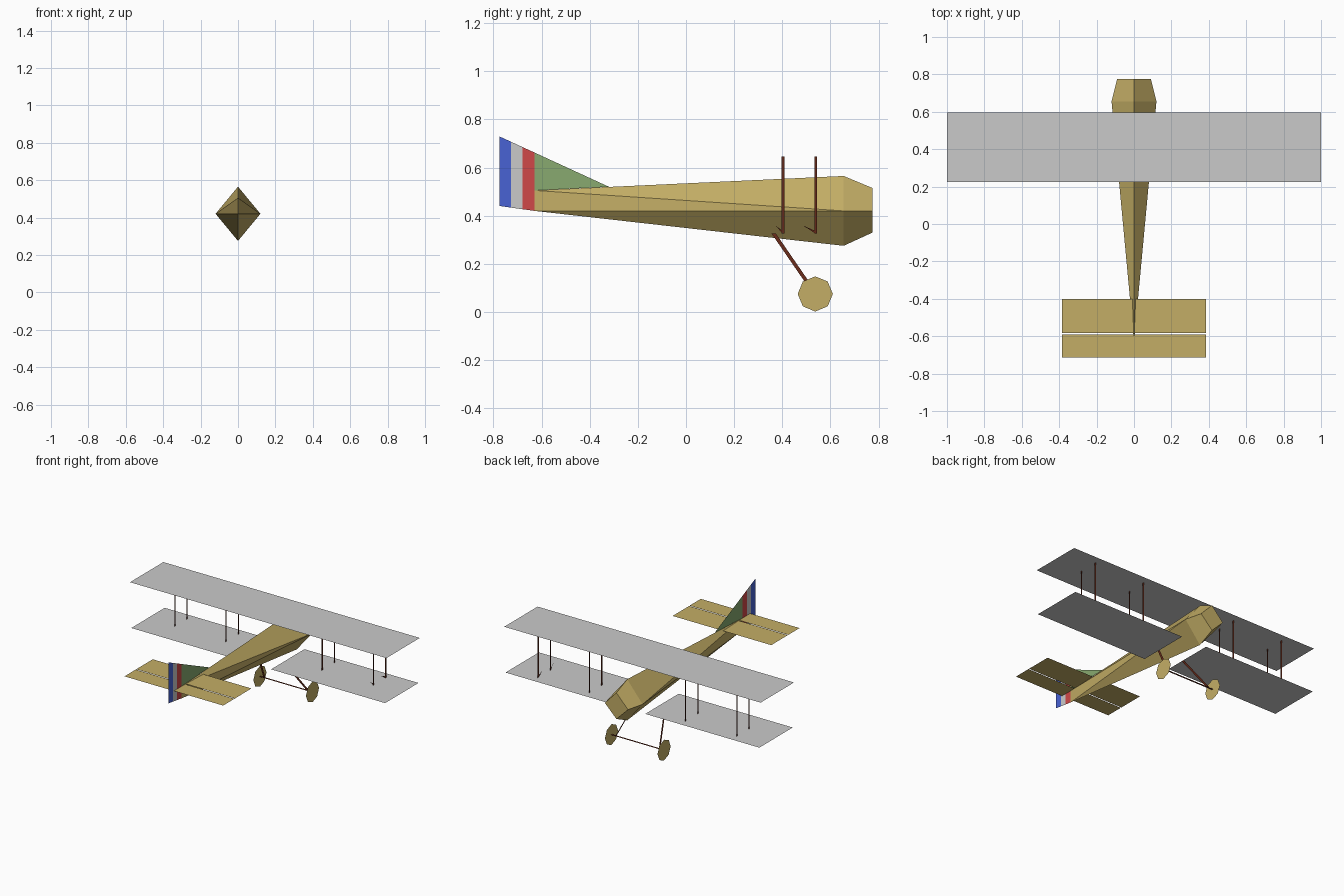
import bpy
import bmesh
import math
from mathutils import Vector

old = bpy.data.objects.get("Cube")
if old:
    bpy.data.objects.remove(old, do_unlink=True)


def linear(c):
    c /= 255
    return c / 12.92 if c < 0.04045 else ((c + 0.055) / 1.055) ** 2.4


def material(name, r, g, b):
    mat = bpy.data.materials.new(name)
    colour = (linear(r), linear(g), linear(b), 1)
    mat.diffuse_color = colour
    mat.use_nodes = True
    mat.node_tree.nodes["Principled BSDF"].inputs["Base Color"].default_value = colour
    return mat


tan = material("tan_canvas", 196, 174, 102)
grey = material("pale_grey", 202, 202, 202)
brown = material("dark_brown_wood", 98, 40, 24)
blue = material("blue_paint", 72, 98, 212)
red = material("red_paint", 208, 72, 72)
green = material("green_paint", 136, 170, 112)


def finish(name, bm, mat):
    mesh = bpy.data.meshes.new(name)
    bm.to_mesh(mesh)
    bm.free()
    mesh.materials.append(mat)
    obj = bpy.data.objects.new(name, mesh)
    bpy.context.collection.objects.link(obj)
    return obj


def sheet(name, points, mat):
    """A single flat panel through the given corners."""
    bm = bmesh.new()
    bm.faces.new([bm.verts.new(p) for p in points])
    return finish(name, bm, mat)


def level_panel(name, x0, x1, y0, y1, z, mat):
    return sheet(name, [(x0, y0, z), (x1, y0, z), (x1, y1, z), (x0, y1, z)], mat)


def side_panel(name, x, outline, mat):
    return sheet(name, [(x, y, z) for y, z in outline], mat)


def strip(name, start, end, width, mat):
    """A flat slat between two points, widened along a vector."""
    a, b, w = Vector(start), Vector(end), Vector(width) / 2
    return sheet(name, [a - w, a + w, b + w, b - w], mat)


# Fuselage: diamond sections narrowing to an upright knife edge at the tail
MID, TAIL = 0.42, -0.63
bm = bmesh.new()


def diamond(y, top, bottom, half):
    return [bm.verts.new(p) for p in
            ((0, y, top), (half, y, MID), (0, y, bottom), (-half, y, MID))]


nose = diamond(0.775, 0.515, 0.33, 0.09)
shoulder = diamond(0.655, 0.565, 0.275, 0.12)
tail_top = bm.verts.new((0, TAIL, 0.505))
tail_low = bm.verts.new((0, TAIL, MID))
bm.faces.new(nose)
for i in range(4):
    j = (i + 1) % 4
    bm.faces.new((nose[i], nose[j], shoulder[j], shoulder[i]))
top, left, bottom, right = shoulder
for side in (left, right):
    bm.faces.new((top, side, tail_top))
    bm.faces.new((side, tail_low, tail_top))
    bm.faces.new((side, bottom, tail_low))
bmesh.ops.recalc_face_normals(bm, faces=bm.faces)
finish("fuselage", bm, tan)

# Wings
UPPER, LOWER = 0.645, 0.325
level_panel("upper_wing", -1, 1, 0.225, 0.597, UPPER, grey)
level_panel("left_lower_wing", 0.1, 0.99, 0.225, 0.597, LOWER, grey)
level_panel("right_lower_wing", -0.99, -0.1, 0.225, 0.597, LOWER, grey)

# Tailplane and elevator
level_panel("tailplane", -0.385, 0.385, -0.584, -0.4, 0.505, tan)
level_panel("elevator", -0.385, 0.385, -0.715, -0.59, 0.505, tan)


# Fin and striped rudder
def fin_top(y):
    return 0.52 + (-0.32 - y) * 0.46


def rudder_foot(y):
    return MID + (TAIL - y) * 0.14


side_panel("fin", 0, [(TAIL, 0.505), (-0.32, 0.52), (TAIL, fin_top(TAIL))], green)
edges = (-0.775, -0.726, -0.68, TAIL)
for i, (name, mat) in enumerate((("blue", blue), ("pale", grey), ("red", red))):
    a, b = edges[i], edges[i + 1]
    side_panel(f"rudder_{name}_stripe", 0,
               [(a, rudder_foot(a)), (b, rudder_foot(b)), (b, fin_top(b)), (a, fin_top(a))], mat)

# Wing struts
for x in (-0.775, -0.375, 0.375, 0.775):
    for y in (0.403, 0.539):
        strip("wing_strut", (x, y, LOWER), (x, y, UPPER), (0, 0.012, 0), brown)

# Small braces at the foot of the left outer struts
for y, reach in ((0.403, 0.033), (0.539, 0.054)):
    side_panel("strut_brace", 0.775,
               [(y - reach, 0.36), (y, LOWER), (y, 0.336)], brown)

# Undercarriage
WHEEL_Y, WHEEL_Z = 0.537, 0.075
for s, label in ((1, "left"), (-1, "right")):
    strip(f"{label}_gear_leg", (s * 0.1, 0.365, LOWER), (s * 0.17, WHEEL_Y, WHEEL_Z),
          (0, 0.018, 0), brown)
    rim = [(WHEEL_Y + 0.073 * math.cos(k * math.pi / 4),
            WHEEL_Z + 0.073 * math.sin(k * math.pi / 4)) for k in range(8)]
    side_panel(f"{label}_wheel", s * 0.205, rim[::s], tan)
strip("axle", (-0.205, WHEEL_Y, WHEEL_Z), (0.205, WHEEL_Y, WHEEL_Z), (0, 0.014, 0), brown)
